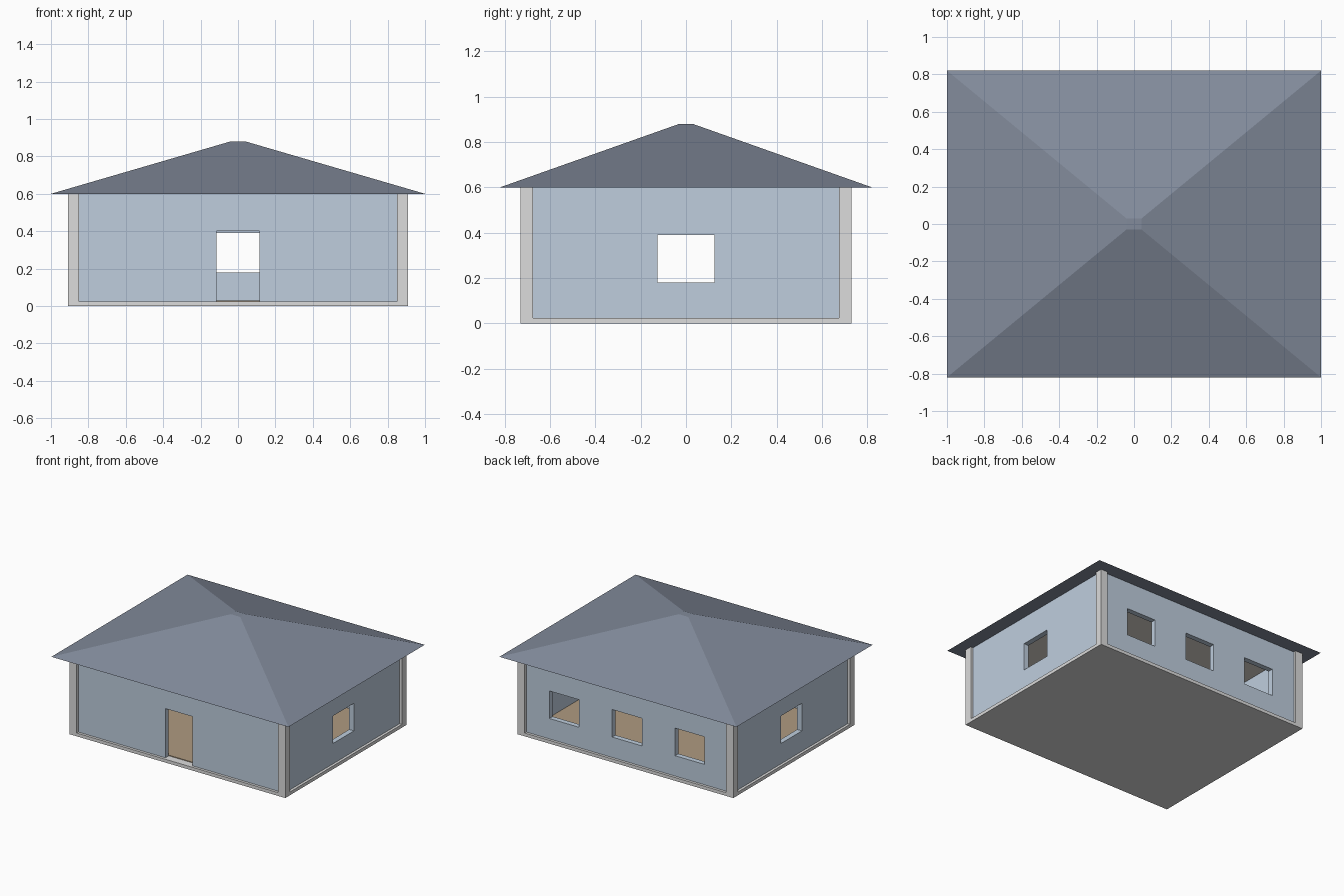
import bpy
import bmesh
from mathutils import Vector

cube = bpy.data.objects.get("Cube")
if cube:
    bpy.data.objects.remove(cube, do_unlink=True)


def material(name, rgb):
    """Flat material from 0-255 display values, stored as linear."""
    lin = []
    for c in rgb:
        c /= 255
        lin.append(c / 12.92 if c <= 0.04045 else ((c + 0.055) / 1.055) ** 2.4)
    mat = bpy.data.materials.new(name)
    mat.use_nodes = True
    mat.diffuse_color = (*lin, 1)
    bsdf = next(n for n in mat.node_tree.nodes if n.type == 'BSDF_PRINCIPLED')
    bsdf.inputs["Base Color"].default_value = (*lin, 1)
    return mat


CONCRETE = material("pale concrete", (220, 220, 220))
WALL = material("light blue wall", (191, 206, 222))
ROOF = material("slate roof", (130, 139, 155))
FLOOR = material("wood floor", (175, 155, 129))
CEILING = material("warm white ceiling", (222, 216, 208))


def box(name, low, high, mat=None):
    """Box between two opposite corners."""
    low, high = Vector(low), Vector(high)
    bm = bmesh.new()
    bmesh.ops.create_cube(bm, size=1)
    for v in bm.verts:
        v.co = (low + high) / 2 + v.co * (high - low)
    mesh = bpy.data.meshes.new(name)
    bm.to_mesh(mesh)
    bm.free()
    obj = bpy.data.objects.new(name, mesh)
    bpy.context.collection.objects.link(obj)
    if mat:
        mesh.materials.append(mat)
    return obj


# Main sizes: half width, half depth, slab top, eaves height
HX, HY, BASE, EAVES = 0.91, 0.73, 0.025, 0.6
RECESS, THICK = 0.02, 0.04
WX, WY = HX - RECESS, HY - RECESS
IX, IY = WX - THICK, WY - THICK
SILL, HEAD, DOOR_HEAD = 0.18, 0.39, 0.4
WIN, DOOR = 0.125, 0.115

# Base slab and corner posts
box("base_slab", (-HX, -HY, 0), (HX, HY, BASE), CONCRETE)
for sx, side in ((-1, "right"), (1, "left")):
    for sy, end in ((-1, "front"), (1, "back")):
        box(f"{end}_{side}_post",
            (min(sx * HX, sx * (HX - 0.06)), min(sy * HY, sy * (HY - 0.055)), BASE),
            (max(sx * HX, sx * (HX - 0.06)), max(sy * HY, sy * (HY - 0.055)), EAVES),
            CONCRETE)

# Wall shell with the room, doorway and windows cut out
walls = box("walls", (-WX, -WY, BASE), (WX, WY, EAVES), WALL)
cutters = [
    box("room_cutter", (-IX, -IY, -1), (IX, IY, 1)),
    box("door_cutter", (-DOOR, -1, -1), (DOOR, -0.5, DOOR_HEAD)),
    box("side_window_cutter", (-2, -WIN, SILL), (2, WIN, HEAD)),
]
for x in (-0.53, 0, 0.53):
    cutters.append(box("back_window_cutter", (x - WIN, 0.5, SILL), (x + WIN, 1, HEAD)))
for cutter in cutters:
    cutter.hide_render = True
    mod = walls.modifiers.new(cutter.name, 'BOOLEAN')
    mod.operation = 'DIFFERENCE'
    mod.solver = 'EXACT'
    mod.object = cutter

# Bake the cuts and drop the cutters
bpy.context.view_layer.update()
cut = bpy.data.meshes.new_from_object(walls.evaluated_get(bpy.context.evaluated_depsgraph_get()))
walls.modifiers.clear()
walls.data = cut
cut.materials.clear()
cut.materials.append(WALL)
for poly in cut.polygons:
    poly.material_index = 0
for cutter in cutters:
    bpy.data.objects.remove(cutter, do_unlink=True)

# Indoor floor and ceiling
box("floor", (-IX, -IY, BASE), (IX, IY, BASE + 0.005), FLOOR)
box("ceiling", (-IX, -IY, EAVES - 0.008), (IX, IY, EAVES), CEILING)

# Hipped roof with a small flat top
roof = box("roof", (-1, -0.82, EAVES), (1, 0.82, 0.88), ROOF)
for v in roof.data.vertices:
    if v.co.z > 0.7:
        v.co.x *= 0.04
        v.co.y *= 0.036
